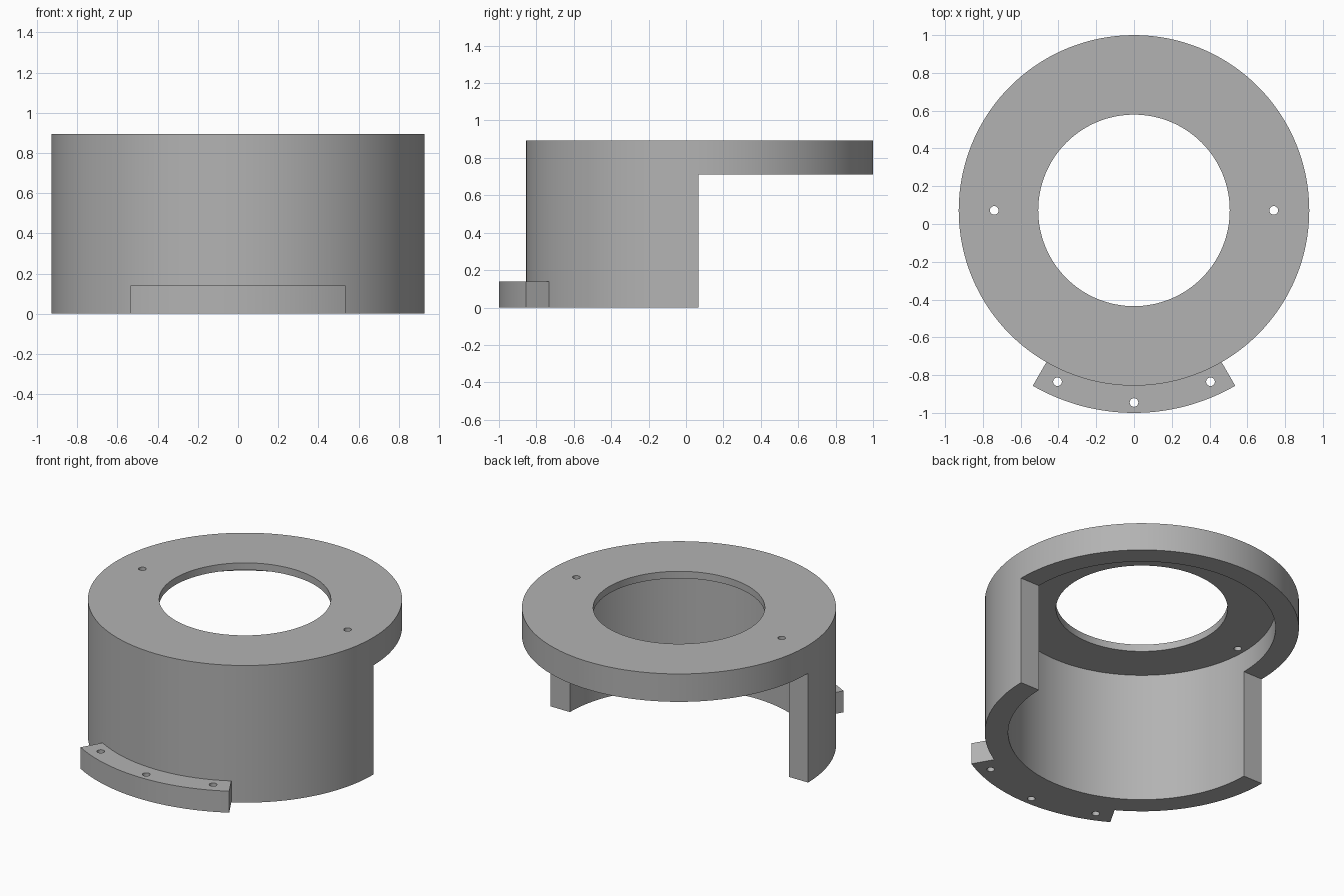
import bpy, bmesh, math

if "Cube" in bpy.data.objects:
    bpy.data.objects.remove(bpy.data.objects["Cube"], do_unlink=True)

CY = 0.072                    # ring axis
R_OUT, R_WALL, R_HOLE, R_TAB = 0.928, 0.79, 0.507, 1.072
TOP, FLANGE, CEILING, TAB_H = 0.894, 0.712, 0.848, 0.14
R_BOLT = 0.023

grey = bpy.data.materials.new("plain grey")
grey.use_nodes = True
colour = (0.45, 0.45, 0.45, 1)
grey.diffuse_color = colour
grey.node_tree.nodes["Principled BSDF"].inputs["Base Color"].default_value = colour


def prism(name, outline, z0, z1):
    """Extrude a closed outline from z0 up to z1."""
    bm = bmesh.new()
    base = bm.faces.new([bm.verts.new((x, y, z0)) for x, y in outline])
    new = bmesh.ops.extrude_face_region(bm, geom=[base])["geom"]
    bmesh.ops.translate(bm, vec=(0, 0, z1 - z0),
                        verts=[v for v in new if isinstance(v, bmesh.types.BMVert)])
    bmesh.ops.recalc_face_normals(bm, faces=bm.faces)
    mesh = bpy.data.meshes.new(name)
    bm.to_mesh(mesh)
    bm.free()
    mesh.materials.append(grey)
    obj = bpy.data.objects.new(name, mesh)
    bpy.context.collection.objects.link(obj)
    return obj


def arc(r, a0, a1, n, cx=0, cy=CY):
    """Points along an arc, angles in degrees."""
    return [(cx + r * math.cos(math.radians(a0 + (a1 - a0) * i / n)),
             cy + r * math.sin(math.radians(a0 + (a1 - a0) * i / n)))
            for i in range(n + 1)]


def disc(name, r, z0, z1, n=128, cx=0, cy=CY):
    return prism(name, arc(r, 0, 360, n, cx, cy)[:-1], z0, z1)


def combine(target, other, operation):
    """Apply a boolean and discard the helper."""
    other.hide_render = True
    bpy.ops.object.select_all(action='DESELECT')
    bpy.context.view_layer.objects.active = target
    target.select_set(True)
    mod = target.modifiers.new(operation, 'BOOLEAN')
    mod.operation, mod.solver, mod.object = operation, 'EXACT', other
    bpy.ops.object.modifier_apply(modifier=mod.name)
    bpy.data.objects.remove(other, do_unlink=True)


# Ring housing: hollow drum with a thin holed top, back half cut to a flange
housing = disc("ring_housing", R_OUT, 0, TOP)
combine(housing, disc("cavity", R_WALL, -0.1, CEILING), 'DIFFERENCE')
combine(housing, disc("opening", R_HOLE, 0.5, 1), 'DIFFERENCE')
back = [(-1.2, 0.068), (1.2, 0.068), (1.2, 1.2), (-1.2, 1.2)]
combine(housing, prism("back_cut", back, -0.1, FLANGE), 'DIFFERENCE')

# Curved mounting tab at the front foot
tab = arc(R_TAB, 240, 300, 40) + arc(R_OUT - 0.05, 300, 240, 40)
combine(housing, prism("mounting_tab", tab, 0, TAB_H), 'UNION')

# Bolt holes through the top plate and the tab
for x, y in [(-0.74, CY), (0.74, CY), (-0.405, -0.835), (0, -0.945), (0.405, -0.835)]:
    combine(housing, disc("bolt_hole", R_BOLT, -0.1, 1, 24, x, y), 'DIFFERENCE')

# Smooth curved walls, sharp rims
bpy.ops.object.shade_smooth_by_angle(angle=math.radians(30))
